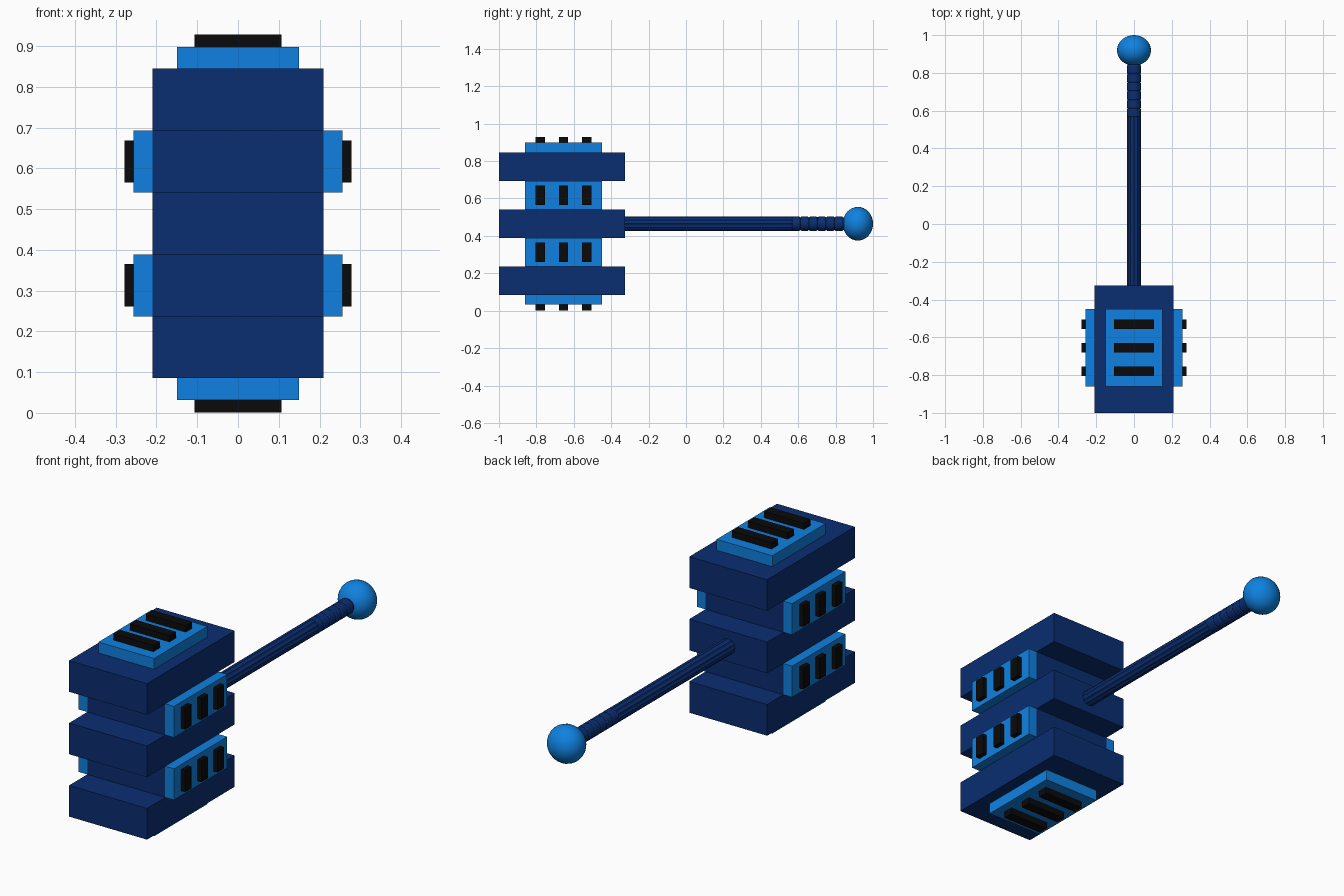
import bpy, bmesh, math
from mathutils import Matrix

if "Cube" in bpy.data.objects:
    bpy.data.objects.remove(bpy.data.objects["Cube"])


def material(name, rgb):
    m = bpy.data.materials.new(name)
    m.diffuse_color = (*rgb, 1)
    m.use_nodes = True
    m.node_tree.nodes["Principled BSDF"].inputs["Base Color"].default_value = m.diffuse_color
    return m


NAVY = material("navy", (0.003, 0.027, 0.165))
BLUE = material("bright_blue", (0.005, 0.22, 0.75))
BLACK = material("black", (0.003, 0.003, 0.003))
MID_Z = 0.465
MID_Y = -0.655


def finish(name, bm, mat):
    bmesh.ops.recalc_face_normals(bm, faces=bm.faces)
    mesh = bpy.data.meshes.new(name)
    bm.to_mesh(mesh)
    bm.free()
    mesh.materials.append(mat)
    ob = bpy.data.objects.new(name, mesh)
    bpy.context.collection.objects.link(ob)
    return ob


def box(name, x, y, z, mat):
    """Box from (min, max) pairs on each axis."""
    bm = bmesh.new()
    spans = (x, y, z)
    centre = [(a + b) / 2 for a, b in spans]
    size = [b - a for a, b in spans]
    bmesh.ops.create_cube(bm, size=1, matrix=Matrix.Translation(centre) @ Matrix.Diagonal((*size, 1)))
    return finish(name, bm, mat)


def tube(name, profile, sides, mat, flute=1.0):
    """Closed round part along y from (radius, y) points; flute < 1 cuts grooves."""
    bm = bmesh.new()
    rings = []
    for r, y in profile:
        ring = []
        for i in range(sides):
            a = 2 * math.pi * i / sides
            rr = r * (flute if i % 2 else 1)
            ring.append(bm.verts.new((rr * math.cos(a), y, MID_Z + rr * math.sin(a))))
        rings.append(ring)
    for a, b in zip(rings, rings[1:]):
        for i in range(sides):
            j = (i + 1) % sides
            bm.faces.new((a[i], a[j], b[j], b[i]))
    bm.faces.new(rings[0])
    bm.faces.new(rings[-1])
    return finish(name, bm, mat)


PLATE_Y = (-0.86, -0.45)
BAR_Y = [(MID_Y + o - 0.025, MID_Y + o + 0.025) for o in (-0.125, 0, 0.125)]

# Three stacked head slabs
for i, z in enumerate((0.085, 0.389, 0.693)):
    box(f"head_slab_{i}", (-0.21, 0.21), (-1.0, -0.325), (z, z + 0.152), NAVY)

# Recessed cores, with side plates and grip bars
for i, z in enumerate((0.237, 0.541)):
    box(f"core_{i}", (-0.21, 0.21), PLATE_Y, (z, z + 0.152), NAVY)
    for s, side in ((-1, "left"), (1, "right")):
        box(f"{side}_plate_{i}", sorted((s * 0.21, s * 0.257)), PLATE_Y, (z, z + 0.152), BLUE)
        for k, y in enumerate(BAR_Y):
            box(f"{side}_bar_{i}_{k}", sorted((s * 0.25, s * 0.279)), y, (z + 0.024, z + 0.128), BLACK)

# Striking faces at top and bottom
for s, end in ((-1, "bottom"), (1, "top")):
    box(f"{end}_plate", (-0.15, 0.15), PLATE_Y,
        sorted((MID_Z + s * 0.37, MID_Z + s * 0.433)), BLUE)
    for k, y in enumerate(BAR_Y):
        box(f"{end}_bar_{k}", (-0.107, 0.107), y,
            sorted((MID_Z + s * 0.425, MID_Z + s * 0.464)), BLACK)

# Fluted handle shaft
tube("handle_shaft", [(0.038, -0.34), (0.038, 0.57)], 24, NAVY, flute=0.9)

# Ringed grip
profile = []
for k in range(6):
    y = 0.565 + k * 0.046
    profile += [(0.034, y), (0.038, y + 0.006), (0.038, y + 0.04), (0.034, y + 0.046)]
profile = [p for i, p in enumerate(profile) if i == 0 or i % 4]
profile.append((0.034, 0.87))
tube("handle_grip", profile, 24, NAVY)

# Pommel ball, slightly flattened along the handle
bm = bmesh.new()
bmesh.ops.create_uvsphere(bm, u_segments=32, v_segments=16, radius=1,
                          matrix=Matrix.Translation((0, 0.919, MID_Z))
                          @ Matrix.Diagonal((0.09, 0.081, 0.09, 1))
                          @ Matrix.Rotation(math.pi / 2, 4, 'X'))
ball = finish("pommel_ball", bm, BLUE)
for f in ball.data.polygons:
    f.use_smooth = True
